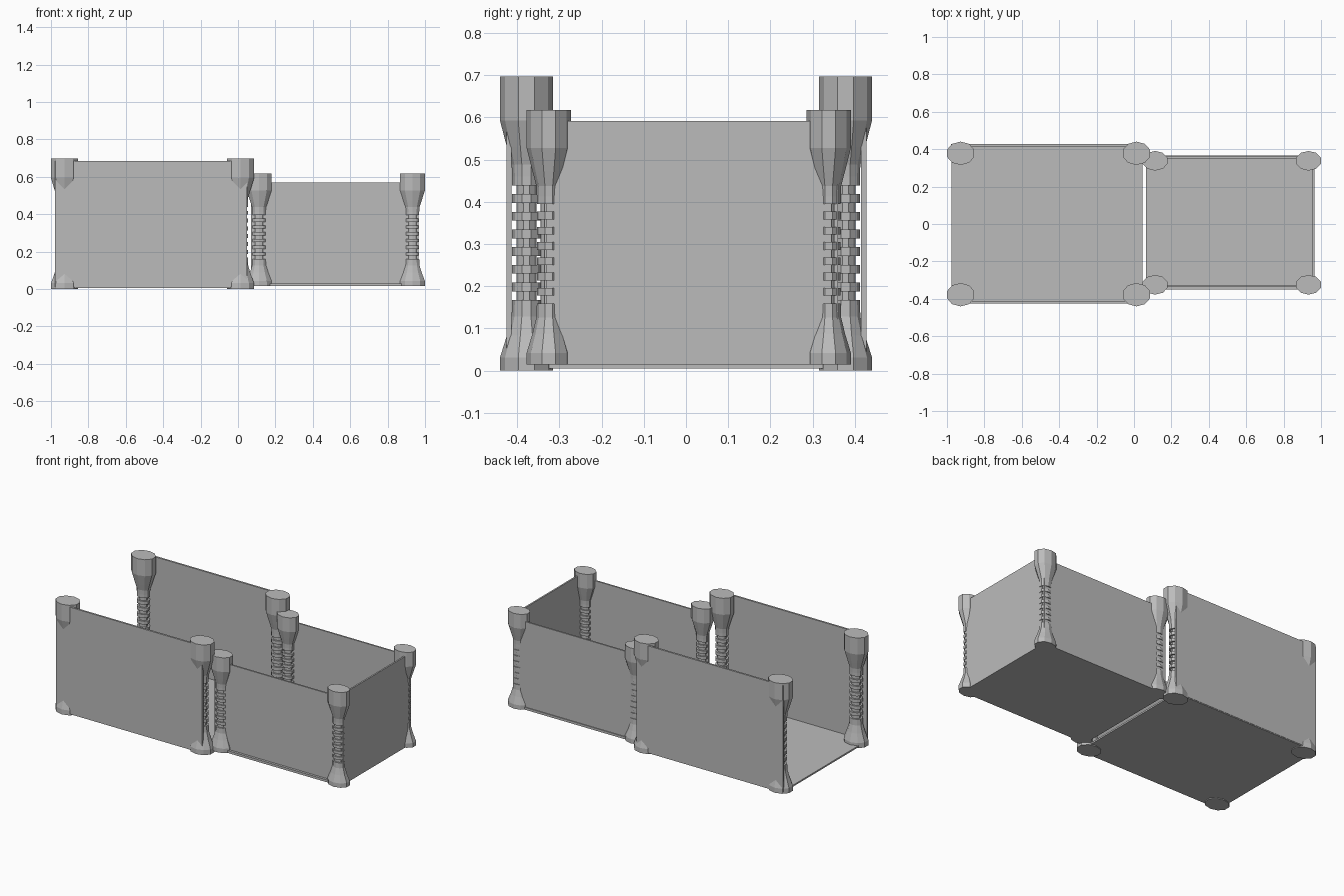
import bpy, bmesh, math

if "Cube" in bpy.data.objects:
    bpy.data.objects.remove(bpy.data.objects["Cube"])

def material(name, v):
    m = bpy.data.materials.new(name)
    m.diffuse_color = (v, v, v, 1)
    m.use_nodes = True
    m.node_tree.nodes["Principled BSDF"].inputs["Base Color"].default_value = m.diffuse_color
    return m

POST = material("post grey", 0.5)
PANEL = material("panel grey", 0.5)

def finish(name, bm, mat):
    bmesh.ops.recalc_face_normals(bm, faces=bm.faces)
    me = bpy.data.meshes.new(name)
    bm.to_mesh(me)
    bm.free()
    me.materials.append(mat)
    ob = bpy.data.objects.new(name, me)
    bpy.context.collection.objects.link(ob)
    return ob

def slab(name, x0, x1, y0, y1, z0, z1):
    bm = bmesh.new()
    bmesh.ops.create_cube(bm, size=1)
    for v in bm.verts:
        v.co = ((x0 + x1) / 2 + v.co.x * (x1 - x0),
                (y0 + y1) / 2 + v.co.y * (y1 - y0),
                (z0 + z1) / 2 + v.co.z * (z1 - z0))
    return finish(name, bm, PANEL)

# turned post profile: (radius fraction, height fraction)
profile = [(1, 0), (1, 0.045), (0.74, 0.12), (0.56, 0.185), (0.54, 0.24)]
for i in range(7):                      # ringed shaft
    z = 0.255 + i * 0.06
    profile += [(0.38, z - 0.015), (0.38, z + 0.015), (0.54, z + 0.015), (0.54, z + 0.045)]
profile += [(0.56, 0.70), (0.74, 0.76), (1, 0.85), (1, 1)]

def post(name, x, y, z, rx, ry, h, sides=10):
    bm = bmesh.new()
    rings = []
    for r, t in profile:
        rings.append([bm.verts.new((x + rx * r * math.sin(2 * math.pi * k / sides),
                                    y + ry * r * math.cos(2 * math.pi * k / sides),
                                    z + h * t)) for k in range(sides)])
    for a, b in zip(rings, rings[1:]):
        for k in range(sides):
            n = (k + 1) % sides
            bm.faces.new((a[k], a[n], b[n], b[k]))
    bm.faces.new(rings[0])
    bm.faces.new(rings[-1])
    return finish(name, bm, POST)

# posts of the tall and the low section
for side, yb, ys in (("front", -0.378, -0.325), ("back", 0.378, 0.338)):
    for end, xb, xs in (("left", -0.927, 0.113), ("right", 0.013, 0.933)):
        post(f"tall_post_{side}_{end}", xb, yb, 0, 0.0765, 0.0625, 0.697)
        post(f"low_post_{side}_{end}", xs, ys, 0.015, 0.07, 0.0525, 0.603)

# tall section: floor and two side walls, open ends
slab("tall_floor", -0.975, 0.045, -0.42, 0.425, 0.005, 0.015)
slab("tall_wall_front", -0.978, 0.047, -0.425, -0.413, 0.01, 0.685)
slab("tall_wall_back", -0.978, 0.047, 0.415, 0.427, 0.01, 0.685)

# low section: floor, two side walls and an end wall
slab("low_floor", 0.065, 0.965, -0.35, 0.365, 0.015, 0.03)
slab("low_wall_front", 0.07, 0.96, -0.335, -0.325, 0.03, 0.57)
slab("low_wall_back", 0.07, 0.96, 0.35, 0.36, 0.03, 0.57)
slab("low_wall_end", 0.955, 0.965, -0.33, 0.345, 0.03, 0.592)
